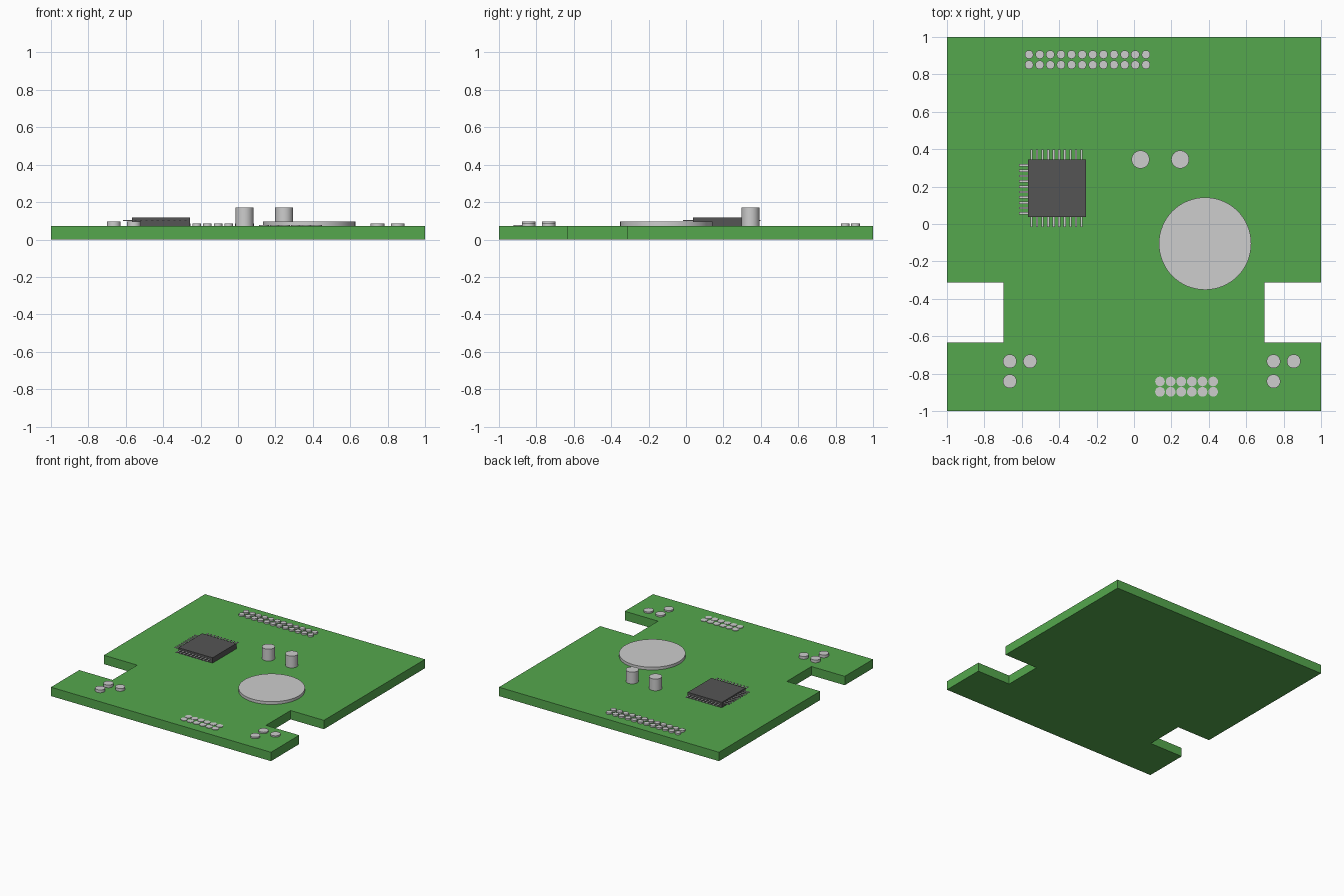
import bpy, bmesh

if "Cube" in bpy.data.objects:
    bpy.data.objects.remove(bpy.data.objects["Cube"])

def material(name, rgb):
    m = bpy.data.materials.new(name)
    m.diffuse_color = (*rgb, 1)
    m.use_nodes = True
    m.node_tree.nodes["Principled BSDF"].inputs["Base Color"].default_value = m.diffuse_color
    return m

GREEN = material("board green", (0.09, 0.39, 0.075))
SILVER = material("silver grey", (0.61, 0.61, 0.61))
BLACK = material("chip charcoal", (0.09, 0.09, 0.09))
TOP = 0.073  # board surface height

def box(name, x0, x1, y0, y1, z0, z1, mat):
    bpy.ops.mesh.primitive_cube_add(size=1, location=((x0+x1)/2, (y0+y1)/2, (z0+z1)/2))
    o = bpy.context.object
    o.name = name
    o.scale = (x1-x0, y1-y0, z1-z0)
    bpy.ops.object.transform_apply(location=False, rotation=False, scale=True)
    o.data.materials.append(mat)
    return o

def disc(name, x, y, r, top, sides=24):
    z0 = TOP - 0.005
    bpy.ops.mesh.primitive_cylinder_add(vertices=sides, radius=r, depth=top-z0,
                                        location=(x, y, (top+z0)/2))
    o = bpy.context.object
    o.name = name
    o.data.materials.append(SILVER)
    bpy.ops.object.shade_smooth_by_angle()

# Board with a notch in each side
half = [(0.697, -0.313), (0.697, -0.633), (1, -0.633), (1, -1)]
right = [(1, 1), (1, -0.313)] + half
outline = right + [(-x, y) for x, y in reversed(right)]
bm = bmesh.new()
face = bm.faces.new([bm.verts.new((x, y, 0)) for x, y in outline])
ext = bmesh.ops.extrude_face_region(bm, geom=[face])
bmesh.ops.translate(bm, vec=(0, 0, TOP),
                    verts=[g for g in ext["geom"] if isinstance(g, bmesh.types.BMVert)])
bmesh.ops.recalc_face_normals(bm, faces=bm.faces[:])
mesh = bpy.data.meshes.new("circuit_board")
bm.to_mesh(mesh)
bm.free()
mesh.materials.append(GREEN)
bpy.context.collection.objects.link(bpy.data.objects.new("circuit_board", mesh))

# Chip body and its thin legs on three sides
box("chip_body", -0.567, -0.257, 0.037, 0.345, TOP, 0.117, BLACK)
for i in range(10):
    x = -0.548 + i * 0.0297
    y = 0.057 + i * 0.0285
    w = 0.006
    box("chip_leg_back", x-w, x+w, 0.34, 0.397, 0.098, 0.104, SILVER)
    box("chip_leg_front", x-w, x+w, -0.017, 0.042, 0.098, 0.104, SILVER)
    box("chip_leg_side", -0.615, -0.562, y-w, y+w, 0.098, 0.104, SILVER)

# Coin battery and two capacitors
disc("coin_battery", 0.38, -0.105, 0.247, 0.096, 64)
for x in (0.035, 0.247):
    disc("capacitor", x, 0.345, 0.048, 0.17, 32)

# Corner contact triplets
for x, top in ((-0.664, 0.096), (0.746, 0.085)):
    for dx, dy in ((0, 0), (0.108, 0), (0, -0.107)):
        disc("corner_contact", x+dx, -0.734+dy, 0.037, top)

# Pin headers, two rows each
for name, x0, n, rows, r, top in (
        ("long_header_pin", -0.561, 12, (0.906, 0.851), 0.023, 0.086),
        ("short_header_pin", 0.139, 6, (-0.842, -0.897), 0.026, 0.077)):
    for i in range(n):
        for y in rows:
            disc(name, x0 + i * 0.0568, y, r, top, 20)
